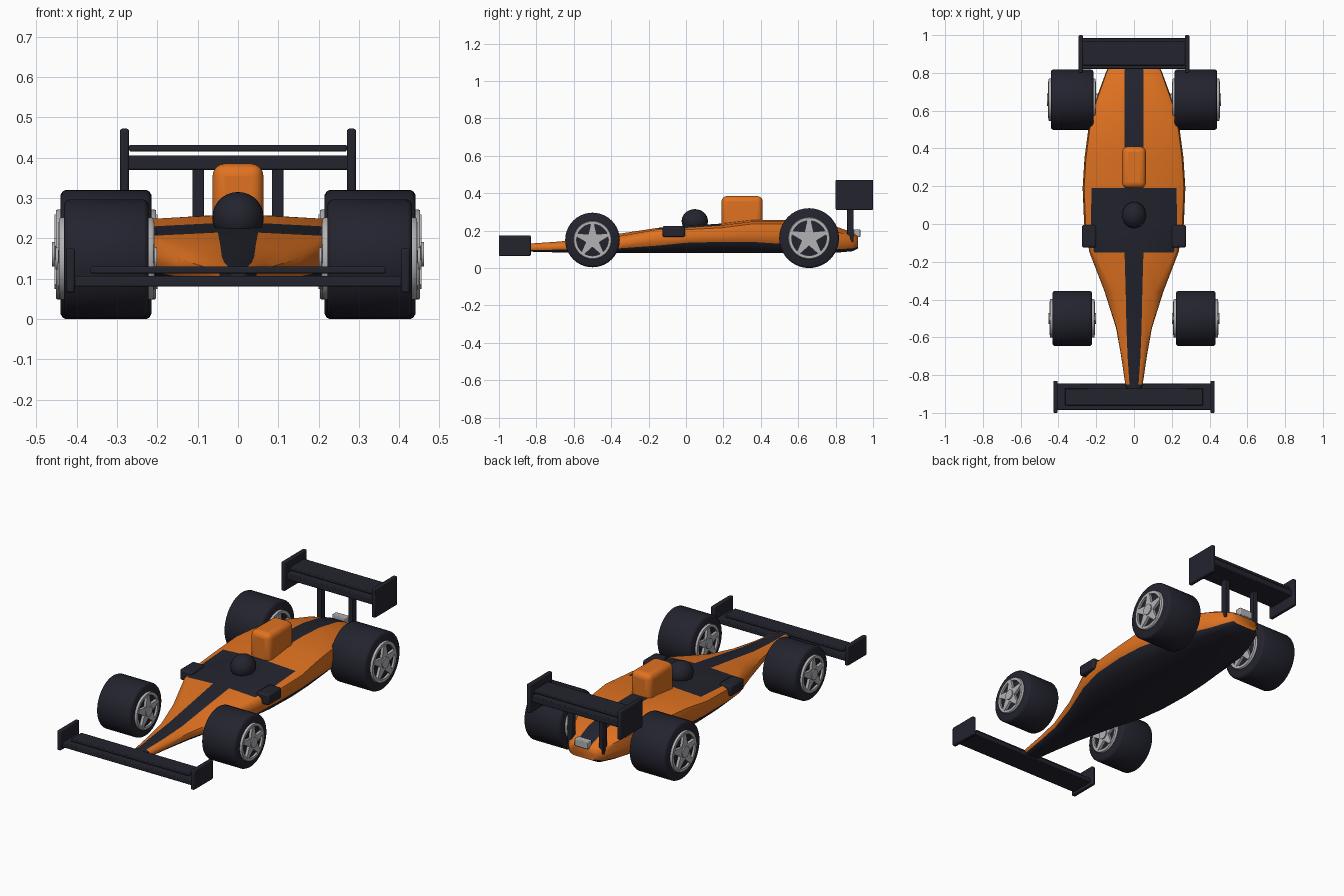
import bpy, bmesh, math
from mathutils import Matrix

cube = bpy.data.objects.get("Cube")
if cube:
    bpy.data.objects.remove(cube, do_unlink=True)


def material(name, rgb):
    m = bpy.data.materials.new(name)
    m.use_nodes = True
    m.diffuse_color = (*rgb, 1)
    m.node_tree.nodes["Principled BSDF"].inputs["Base Color"].default_value = (*rgb, 1)
    return m


ORANGE = material("orange paint", (0.75, 0.17, 0.015))
DARK = material("dark rubber", (0.017, 0.017, 0.028))
SILVER = material("silver metal", (0.45, 0.45, 0.47))


def finish(name, bm, mats, angle=40, bevel=0, segments=2):
    bmesh.ops.recalc_face_normals(bm, faces=bm.faces)
    me = bpy.data.meshes.new(name)
    bm.to_mesh(me)
    bm.free()
    ob = bpy.data.objects.new(name, me)
    bpy.context.collection.objects.link(ob)
    for m in mats:
        me.materials.append(m)
    if bevel:
        mod = ob.modifiers.new("Bevel", "BEVEL")
        mod.width, mod.segments = bevel, segments
    bpy.ops.object.select_all(action="DESELECT")
    ob.select_set(True)
    bpy.context.view_layer.objects.active = ob
    bpy.ops.object.shade_smooth_by_angle(angle=math.radians(angle))
    return ob


def box(name, x, y, z, mat, bevel=0.004, segments=2):
    """Bevelled box from (min, max) ranges."""
    bm = bmesh.new()
    bmesh.ops.create_cube(bm, size=1)
    for v in bm.verts:
        v.co = [(r[0] + r[1]) / 2 + c * (r[1] - r[0]) for c, r in zip(v.co, (x, y, z))]
    return finish(name, bm, [mat], 40, bevel, segments)


def pair(name, x, y, z, mat, bevel=0.004):
    box(name + "_left", x, y, z, mat, bevel)
    box(name + "_right", (-x[1], -x[0]), y, z, mat, bevel)


# Body loft: y, half width, floor z, paint line z, shoulder z, top z, stripe, deck fraction
SECTIONS = [
    (-0.90, 0.024, 0.095, 0.10, 0.115, 0.122, 0.014, 0.8),
    (-0.85, 0.046, 0.088, 0.096, 0.118, 0.13, 0.024, 0.8),
    (-0.70, 0.068, 0.084, 0.098, 0.124, 0.14, 0.034, 0.75),
    (-0.55, 0.095, 0.08, 0.10, 0.132, 0.153, 0.04, 0.7),
    (-0.36, 0.155, 0.08, 0.105, 0.15, 0.183, 0.044, 0.7),
    (-0.15, 0.236, 0.08, 0.12, 0.195, 0.215, 0.05, 0.9),
    (0.00, 0.264, 0.08, 0.135, 0.205, 0.225, 0.05, 0.86),
    (0.19, 0.272, 0.08, 0.14, 0.215, 0.238, 0.05, 0.83),
    (0.35, 0.262, 0.08, 0.14, 0.235, 0.257, 0.05, 0.83),
    (0.50, 0.242, 0.08, 0.13, 0.235, 0.258, 0.05, 0.83),
    (0.65, 0.205, 0.08, 0.11, 0.225, 0.25, 0.05, 0.8),
    (0.80, 0.150, 0.082, 0.10, 0.195, 0.223, 0.05, 0.75),
    (0.89, 0.110, 0.09, 0.105, 0.17, 0.19, 0.045, 0.75),
    (0.92, 0.080, 0.105, 0.115, 0.155, 0.168, 0.04, 0.75),
]


def build_body():
    bm = bmesh.new()
    rings = []
    for y, w, floor, line, shoulder, top, stripe, deck in SECTIONS:
        half = [(w * 0.75, floor), (w * 0.96, line), (w, (line + shoulder) / 2),
                (w * 0.97, shoulder), (w * deck, top - (top - shoulder) * 0.4),
                (stripe, top)]
        loop = half + [(-x, z) for x, z in reversed(half)]
        rings.append([bm.verts.new((x, y, z)) for x, z in loop])
    n = len(rings[0])
    for i, (a, b) in enumerate(zip(rings, rings[1:])):
        y0, y1 = SECTIONS[i][0], SECTIONS[i + 1][0]
        cockpit = y0 > -0.16 and y1 < 0.2
        for j in range(n):
            f = bm.faces.new((a[j], a[(j + 1) % n], b[(j + 1) % n], b[j]))
            # strips: floor and sills dark, centre stripe dark, deck dark at the cockpit
            strip = min(j, 10 - j) if j < 11 else -1
            f.material_index = int(strip in (-1, 0, 5) or (cockpit and strip == 4) or i == 0)
    bm.faces.new(rings[0]).material_index = 1
    bm.faces.new(rings[-1])
    finish("body", bm, [ORANGE, DARK], 50)


build_body()
box("air_intake", (-0.063, 0.063), (0.19, 0.41), (0.21, 0.385), ORANGE, 0.03, 4)
pair("mirror", (0.2, 0.276), (-0.125, -0.005), (0.165, 0.226), DARK, 0.01)

# Driver helmet
bm = bmesh.new()
bmesh.ops.create_uvsphere(bm, u_segments=24, v_segments=14, radius=0.064,
                          matrix=Matrix.Translation((0, 0.047, 0.251)) @ Matrix.Diagonal((1, 1.1, 1, 1)))
finish("helmet", bm, [DARK], 60)

# Front wing
box("front_wing_plane", (-0.41, 0.41), (-0.985, -0.845), (0.08, 0.106), DARK)
box("front_wing_flap", (-0.366, 0.366), (-0.96, -0.87), (0.113, 0.13), DARK)
box("front_wing_mount", (-0.02, 0.02), (-0.93, -0.88), (0.095, 0.12), DARK)
pair("front_wing_endplate", (0.404, 0.427), (-1.0, -0.83), (0.065, 0.175), DARK, 0.006)

# Rear wing
box("rear_wing_plane", (-0.275, 0.275), (0.82, 0.985), (0.37, 0.405), DARK)
box("rear_wing_flap", (-0.27, 0.27), (0.84, 0.97), (0.415, 0.432), DARK)
pair("rear_wing_endplate", (0.27, 0.293), (0.80, 1.0), (0.31, 0.472), DARK, 0.006)
pair("rear_wing_strut", (0.084, 0.113), (0.86, 0.895), (0.14, 0.38), DARK)
box("tail_light", (-0.042, 0.042), (0.895, 0.932), (0.165, 0.207), SILVER)


def lathe(name, profile, origin, mat, steps=40):
    """Spin a closed (x, radius) profile about a sideways axle."""
    bm = bmesh.new()
    rings = []
    for k in range(steps):
        t = math.tau * k / steps
        rings.append([bm.verts.new((origin[0] + x, origin[1] + r * math.cos(t),
                                    origin[2] + r * math.sin(t))) for x, r in profile])
    n = len(profile)
    for k in range(steps):
        a, b = rings[k], rings[(k + 1) % steps]
        for j in range(n):
            bm.faces.new((a[j], a[(j + 1) % n], b[(j + 1) % n], b[j]))
    return finish(name, bm, [mat], 40)


def star(name, x0, x1, radius, origin):
    """Five-spoke star prism on the wheel face."""
    bm = bmesh.new()
    ends = []
    for x in (x0, x1):
        ring = []
        for k in range(10):
            t = math.tau * k / 10 + math.pi / 2
            # blunt spoke tips alternate with the hub corners
            if k % 2 == 0:
                ring += [(radius, t - 0.1), (radius, t + 0.1)]
            else:
                ring.append((radius * 0.42, t))
        ends.append([bm.verts.new((x, origin[1] + r * math.cos(t), origin[2] + r * math.sin(t)))
                     for r, t in ring])
    a, b = ends
    bm.faces.new(a)
    bm.faces.new(b)
    for k in range(len(a)):
        m = (k + 1) % len(a)
        bm.faces.new((a[k], a[m], b[m], b[k]))
    finish(name, bm, [SILVER], 20)


def wheel(name, side, inner, outer, y, z, r):
    mid, h = (inner + outer) / 2, (outer - inner) / 2
    o = (side * mid, y, z)
    c = 0.012
    lathe(name + "_tyre", [(-h, 0.01), (-h, r - c), (-h + c * 0.4, r - c * 0.3), (-h + c, r),
                           (h - c, r), (h - c * 0.4, r - c * 0.3), (h, r - c), (h, 0.01)], o, DARK)
    for face, s in (("outer", side), ("inner", -side)):
        x = o[0] + s * h
        p = [(-0.004 * s, r * 0.58), (0.012 * s, r * 0.58), (0.012 * s, r * 0.68),
             (0.008 * s, r * 0.7), (-0.004 * s, r * 0.7)]
        lathe(f"{name}_{face}_rim", p, (x, y, z), SILVER)
        star(f"{name}_{face}_spokes", x - 0.004 * s, x + 0.015 * s, r * 0.62, o)
        hub = [(0, 0.001), (0.021 * s, 0.001), (0.021 * s, r * 0.2), (0, r * 0.2)]
        lathe(f"{name}_{face}_hub", hub, (x, y, z), SILVER, 10)


# Wheels
for label, s in (("left", 1), ("right", -1)):
    wheel("front_wheel_" + label, s, 0.222, 0.432, -0.5, 0.15, 0.146)
    wheel("rear_wheel_" + label, s, 0.215, 0.44, 0.658, 0.16, 0.16)
